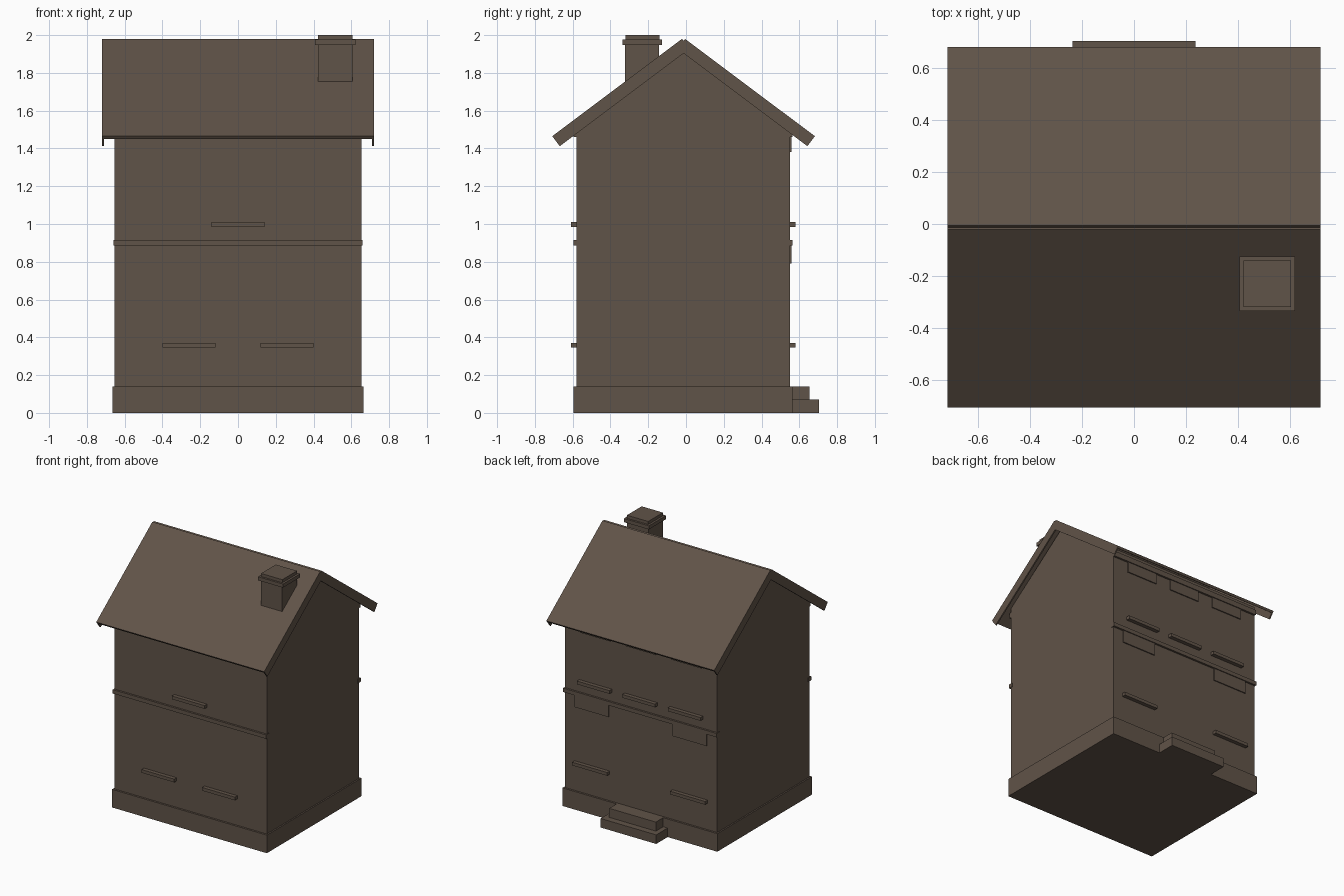
import bpy, bmesh
from mathutils import Vector

old = bpy.data.objects.get("Cube")
if old:
    bpy.data.objects.remove(old, do_unlink=True)

brown = bpy.data.materials.new("warm brown")
brown.use_nodes = True
colour = (0.118, 0.087, 0.065, 1)
brown.diffuse_color = colour
bsdf = next(n for n in brown.node_tree.nodes if n.type == 'BSDF_PRINCIPLED')
bsdf.inputs["Base Color"].default_value = colour
bsdf.inputs["Roughness"].default_value = 0.8

YC = -0.013      # middle of the house in depth
FRONT, BACK = -0.58, 0.55


def prism(name, profile, x0, x1):
    """Extrude a (y, z) outline along x."""
    bm = bmesh.new()
    face = bm.faces.new([bm.verts.new((x0, y, z)) for y, z in profile])
    ext = bmesh.ops.extrude_face_region(bm, geom=[face])
    moved = [v for v in ext["geom"] if isinstance(v, bmesh.types.BMVert)]
    bmesh.ops.translate(bm, verts=moved, vec=(x1 - x0, 0, 0))
    bmesh.ops.recalc_face_normals(bm, faces=bm.faces)
    mesh = bpy.data.meshes.new(name)
    bm.to_mesh(mesh)
    bm.free()
    mesh.materials.append(brown)
    ob = bpy.data.objects.new(name, mesh)
    bpy.context.collection.objects.link(ob)
    return ob


def box(name, x0, x1, y0, y1, z0, z1):
    return prism(name, [(y0, z0), (y1, z0), (y1, z1), (y0, z1)], x0, x1)


def trim(name, side, x, width, out, z0, z1):
    """A block centred at x that stands out from the front or back wall."""
    wall = FRONT if side < 0 else BACK
    y0, y1 = sorted((wall - side * 0.02, wall + side * out))
    box(name, x - width / 2, x + width / 2, y0, y1, z0, z1)


# Walls with gables, and the plinth
prism("walls", [(FRONT, 0.05), (BACK, 0.05), (BACK, 1.53), (YC, 1.945), (FRONT, 1.53)],
      -0.653, 0.653)
box("plinth", -0.664, 0.664, -0.595, 0.565, 0, 0.14)

# Roof slopes with a deeper board on each gable end
eave, ridge = Vector((0.695, 1.465)), Vector((0.008, 1.98))
slope = (ridge - eave).normalized()
inward = Vector((-slope.y, slope.x))
if inward.y > 0:
    inward = -inward
for side, label in ((-1, "front"), (1, "back")):
    def slab(depth):
        pts = (eave, ridge, ridge + inward * depth, eave + inward * depth)
        return [(YC + side * p.x, p.y) for p in pts]
    prism(f"roof_{label}", slab(0.018), -0.712, 0.712)
    prism(f"gable_board_left_{label}", slab(0.066), 0.71, 0.72)
    prism(f"gable_board_right_{label}", slab(0.066), -0.72, -0.71)
    # Belt course and eaves strip
    trim(f"belt_{label}", side, 0, 1.316, 0.015, 0.885, 0.915)
    trim(f"eaves_strip_{label}", side, 0, 1.306, 0.015, 1.46, 1.5)

# Window sills
for x in (-0.26, 0.26):
    trim("front_lower_sill", -1, x, 0.28, 0.03, 0.345, 0.37)
trim("front_upper_sill", -1, 0, 0.28, 0.03, 0.985, 1.01)
for x in (-0.42, 0.42):
    trim("back_lower_sill", 1, x, 0.3, 0.03, 0.345, 0.37)
    trim("back_lower_lintel", 1, x, 0.29, 0.008, 0.79, 0.89)
for x in (-0.39, 0, 0.39):
    trim("back_upper_sill", 1, x, 0.28, 0.03, 0.985, 1.01)
    trim("back_upper_lintel", 1, x, 0.26, 0.008, 1.38, 1.47)

# Back door steps
box("lower_step", -0.238, 0.238, 0.5, 0.705, 0, 0.07)
box("upper_step", -0.2, 0.2, 0.5, 0.655, 0.07, 0.14)

# Chimney
box("chimney_stack", 0.423, 0.605, -0.323, -0.143, 1.6, 1.96)
box("chimney_cap", 0.407, 0.621, -0.336, -0.126, 1.948, 1.976)
box("chimney_top", 0.423, 0.605, -0.321, -0.141, 1.97, 2.0)
